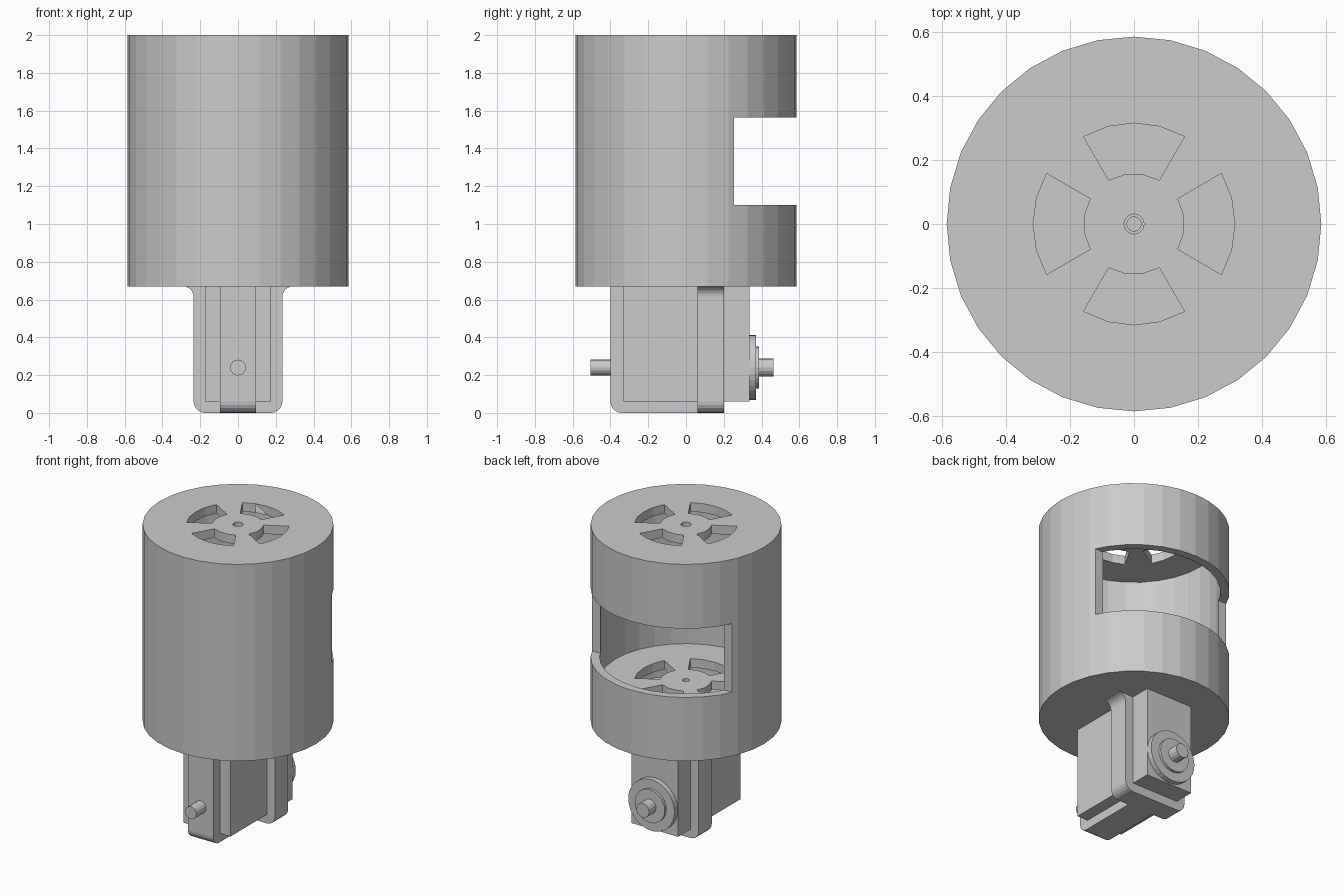
import bpy, bmesh
from math import cos, sin, pi, radians
from mathutils import Vector

if "Cube" in bpy.data.objects:
    bpy.data.objects.remove(bpy.data.objects["Cube"])


def prism(name, pts, a, b, axis='Z'):
    """Extrude a 2D outline from a to b along an axis."""
    place = {'Z': lambda u, v, w: (u, v, w),
             'Y': lambda u, v, w: (u, w, v),
             'X': lambda u, v, w: (w, u, v)}[axis]
    bm = bmesh.new()
    face = bm.faces.new([bm.verts.new(place(u, v, a)) for u, v in pts])
    ext = bmesh.ops.extrude_face_region(bm, geom=[face])
    shift = Vector(place(0, 0, b - a))
    bmesh.ops.translate(bm, vec=shift, verts=[e for e in ext['geom'] if isinstance(e, bmesh.types.BMVert)])
    bmesh.ops.recalc_face_normals(bm, faces=bm.faces)
    mesh = bpy.data.meshes.new(name)
    bm.to_mesh(mesh)
    bm.free()
    ob = bpy.data.objects.new(name, mesh)
    bpy.context.collection.objects.link(ob)
    return ob


def arc(r, a0, a1, n, c=(0, 0)):
    """Points on an arc, angles in degrees, n segments."""
    return [(c[0] + r * cos(radians(a0 + (a1 - a0) * i / n)),
             c[1] + r * sin(radians(a0 + (a1 - a0) * i / n))) for i in range(n + 1)]


def circle(r, n, c=(0, 0)):
    return arc(r, 0, 360, n, c)[:-1]


def rect(x0, x1, y0, y1):
    return [(x0, y0), (x1, y0), (x1, y1), (x0, y1)]


def cut(target, cutter):
    cutter.hide_render = True
    m = target.modifiers.new("cut", 'BOOLEAN')
    m.operation, m.solver, m.object = 'DIFFERENCE', 'EXACT', cutter
    bpy.context.view_layer.objects.active = target
    bpy.ops.object.modifier_apply(modifier=m.name)
    bpy.data.objects.remove(cutter)


# Hollow drum with a top plate, a raised floor plate and a side window
drum = prism("drum", circle(0.585, 32), 0.67, 2.0)
cut(drum, prism("main_cavity", circle(0.53, 32), 0.945, 1.94))
cut(drum, prism("lower_cavity", circle(0.53, 32), 0.73, 0.885))
cut(drum, prism("window_cutter", rect(-0.8, 0.8, 0.255, 0.8), 1.1, 1.565))

# Four vent sectors through both plates, plus centre holes
for k in range(4):
    mid = 90 * k
    outline = arc(0.315, mid - 30, mid + 30, 4) + arc(0.158, mid + 30, mid - 30, 3)
    cut(drum, prism("vent_cutter", outline, 0.8, 2.1))
cut(drum, prism("top_hole_cutter", circle(0.031, 20), 1.5, 2.1))
cut(drum, prism("floor_hole_cutter", circle(0.022, 20), 0.8, 1.4))

# Gearbox core
prism("gearbox", rect(-0.175, 0.175, -0.33, 0.335), 0.06, 0.67)

# Cross rib: rounded bottom corners, flared where it meets the drum
right = (arc(0.06, -90, 0, 5, (0.175, 0.06)) +
         arc(0.055, 180, 90, 5, (0.29, 0.615)))
prism("cross_rib", right + [(-x, z) for x, z in reversed(right)], 0.06, 0.2, 'Y')

# Lengthwise rib wrapping the front and underside
long_outline = arc(0.06, 180, 270, 5, (-0.34, 0.06)) + [(0.1, 0), (0.1, 0.67), (-0.4, 0.67)]
prism("long_rib", long_outline, -0.095, 0.095, 'X')

# Axle stubs and stepped wheel flange
ZC = 0.24
for name, r, y0, y1, n in (("front_axle", 0.042, -0.505, -0.39, 16),
                           ("flange_disc", 0.173, 0.33, 0.37, 32),
                           ("flange_step", 0.112, 0.36, 0.387, 24),
                           ("rear_axle", 0.048, 0.38, 0.462, 16)):
    prism(name, circle(r, n, (0, ZC)), y0, y1, 'Y')
